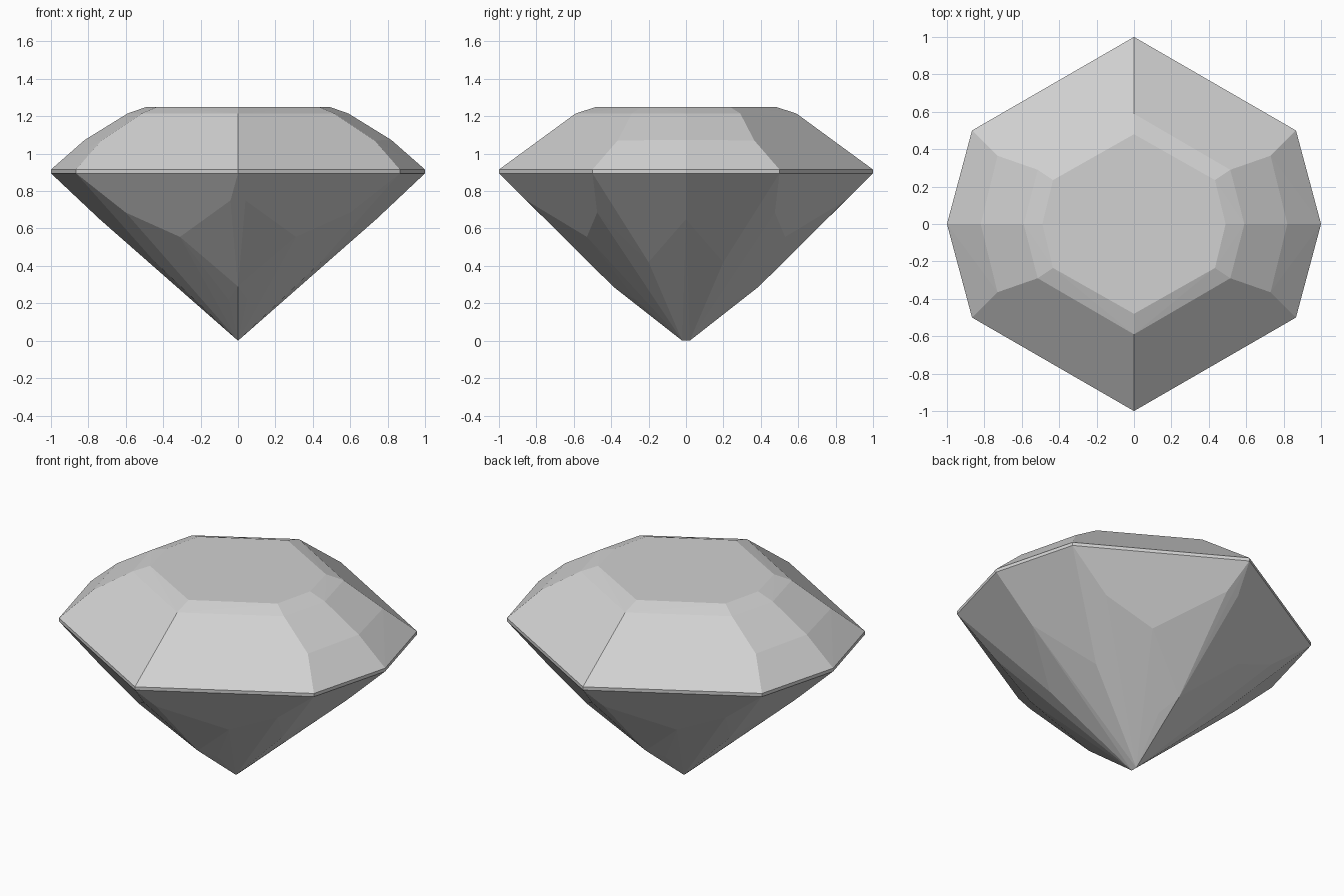
import bpy
import bmesh

old = bpy.data.objects.get("Cube")
if old:
    bpy.data.objects.remove(old, do_unlink=True)

grey = bpy.data.materials.new("pale grey stone")
grey.use_nodes = True
grey.diffuse_color = (0.64, 0.64, 0.64, 1)
grey.node_tree.nodes["Principled BSDF"].inputs["Base Color"].default_value = (0.64, 0.64, 0.64, 1)

GIRDLE_LOW, GIRDLE_HIGH, TABLE = 0.895, 0.915, 1.25


def mirrored(points):
    """Mirror one quadrant of facet corners across x and y."""
    return {(sx * x, sy * y, z) for x, y, z in points for sx in (1, -1) for sy in (1, -1)}


def outline(z):
    """Quadrant of the eight-sided outline at a height."""
    return [(0, 1, z), (0.866, 0.5, z), (1, 0, z)]


def cut_stone(name, points, open_heights):
    """Wrap flat facets around the corners and remove the hidden joining caps."""
    bm = bmesh.new()
    for p in mirrored(points):
        bm.verts.new(p)
    bmesh.ops.convex_hull(bm, input=bm.verts)
    bmesh.ops.dissolve_limit(bm, angle_limit=0.01, verts=bm.verts, edges=bm.edges)
    bmesh.ops.recalc_face_normals(bm, faces=bm.faces)
    caps = [f for f in bm.faces
            if any(all(abs(v.co.z - h) < 0.001 for v in f.verts) for h in open_heights)]
    bmesh.ops.delete(bm, geom=caps, context='FACES')
    mesh = bpy.data.meshes.new(name)
    bm.to_mesh(mesh)
    bm.free()
    mesh.materials.append(grey)
    obj = bpy.data.objects.new(name, mesh)
    bpy.context.collection.objects.link(obj)
    return obj


# Crown: table, narrow bevel, long facets and extra side facets
cut_stone("crown", outline(GIRDLE_HIGH) + [
    (0.73, 0.365, 1.071), (0.82, 0, 1.073),
    (0.515, 0.29, 1.215), (0.59, 0, 1.215), (0, 0.59, 1.215),
    (0.433, 0.235, TABLE), (0.49, 0, TABLE), (0, 0.48, TABLE),
], [GIRDLE_HIGH])

# Girdle: thin upright band
cut_stone("girdle", outline(GIRDLE_LOW) + outline(GIRDLE_HIGH), [GIRDLE_LOW, GIRDLE_HIGH])

# Pavilion: facets tapering to a short keel
cut_stone("pavilion", outline(GIRDLE_LOW) + [
    (0.04, 0.853, 0.75), (0.31, 0.53, 0.555), (0.6, 0.475, 0.685),
    (0.74, 0, 0.65), (0.443, 0.2, 0.42),
    (0, 0.39, 0.29), (0.05, 0.272, 0.22), (0.1, 0.1, 0.12),
    (0, 0.02, 0),
], [GIRDLE_LOW])
